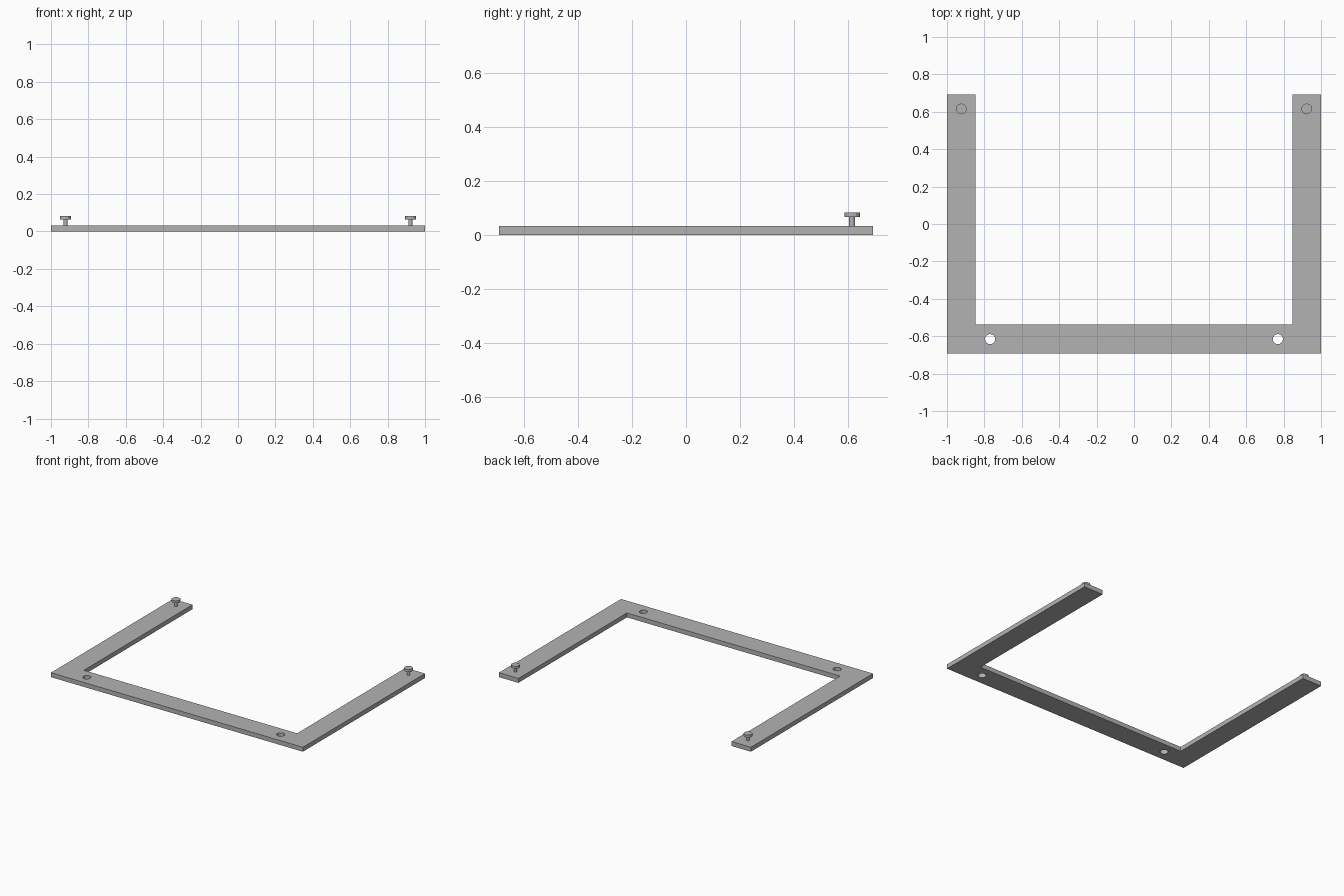
import bpy, bmesh, math

if "Cube" in bpy.data.objects:
    bpy.data.objects.remove(bpy.data.objects["Cube"])

grey = bpy.data.materials.new("plain grey")
grey.diffuse_color = (0.45, 0.45, 0.45, 1)
grey.use_nodes = True
grey.node_tree.nodes["Principled BSDF"].inputs["Base Color"].default_value = grey.diffuse_color

U = 2 / 13           # arm width, the module of the whole frame
T = 0.032            # plate thickness
HX, HY = 1.0, 4.5 * U


def cylinder(name, radius, z0, z1, x, y, sides):
    bpy.ops.mesh.primitive_cylinder_add(vertices=sides, radius=radius, depth=z1 - z0,
                                        location=(x, y, (z0 + z1) / 2))
    ob = bpy.context.object
    ob.name = name
    ob.data.materials.append(grey)
    bpy.ops.object.shade_smooth_by_angle(angle=math.radians(25))
    return ob


# U-shaped plate: outline extruded upwards
outline = [(-HX, -HY), (HX, -HY), (HX, HY), (HX - U, HY),
           (HX - U, -HY + U), (-HX + U, -HY + U), (-HX + U, HY), (-HX, HY)]
bm = bmesh.new()
face = bm.faces.new([bm.verts.new((x, y, 0)) for x, y in outline])
top = bmesh.ops.extrude_face_region(bm, geom=[face])["geom"]
bmesh.ops.translate(bm, vec=(0, 0, T), verts=[v for v in top if isinstance(v, bmesh.types.BMVert)])
bmesh.ops.recalc_face_normals(bm, faces=bm.faces)
mesh = bpy.data.meshes.new("frame_plate")
bm.to_mesh(mesh)
bm.free()
mesh.materials.append(grey)
plate = bpy.data.objects.new("frame_plate", mesh)
bpy.context.collection.objects.link(plate)

for side, s in (("left", -1), ("right", 1)):
    # Round through-hole in the front bar
    cutter = cylinder(side + "_hole_cutter", 0.027, -0.05, 0.1, s * 5 * U, -4 * U, 16)
    cutter.hide_render = True
    cutter.hide_set(True)
    cut = plate.modifiers.new(side + "_hole", 'BOOLEAN')
    cut.operation = 'DIFFERENCE'
    cut.solver = 'EXACT'
    cut.object = cutter
    # Headed pin on the end of the arm
    cylinder(side + "_pin_stem", 0.011, T - 0.002, 0.066, s * 6 * U, 4 * U, 12)
    cylinder(side + "_pin_head", 0.029, 0.065, 0.082, s * 6 * U, 4 * U, 12)
